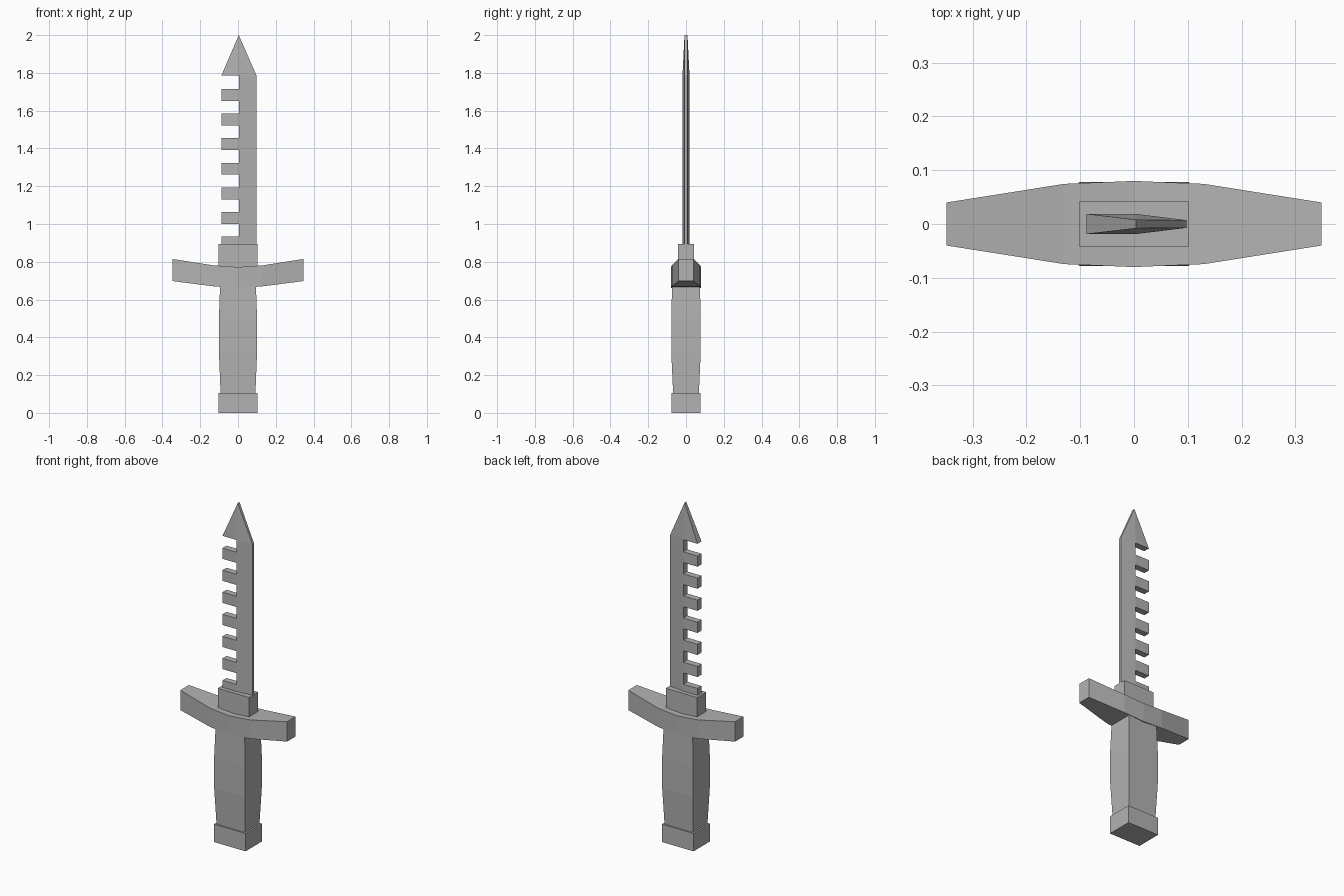
import bpy, bmesh

cube = bpy.data.objects.get("Cube")
if cube:
    bpy.data.objects.remove(cube, do_unlink=True)

grey = bpy.data.materials.new("plain_grey")
grey.use_nodes = True
colour = (0.45, 0.45, 0.45, 1)
grey.diffuse_color = colour
grey.node_tree.nodes["Principled BSDF"].inputs["Base Color"].default_value = colour


def finish(bm, name):
    bmesh.ops.recalc_face_normals(bm, faces=bm.faces)
    mesh = bpy.data.meshes.new(name)
    bm.to_mesh(mesh)
    bm.free()
    mesh.materials.append(grey)
    obj = bpy.data.objects.new(name, mesh)
    bpy.context.scene.collection.objects.link(obj)
    return obj


def loft(name, rings):
    """Join four-cornered rings in order and cap both ends."""
    bm = bmesh.new()
    loops = [[bm.verts.new(p) for p in ring] for ring in rings]
    for a, b in zip(loops, loops[1:]):
        for i in range(4):
            j = (i + 1) % 4
            bm.faces.new((a[i], a[j], b[j], b[i]))
    bm.faces.new(loops[0])
    bm.faces.new(loops[-1])
    return finish(bm, name)


def block(name, sections):
    """Upright block from (z, half width, half depth) sections."""
    return loft(name, [[(-w, -d, z), (w, -d, z), (w, d, z), (-w, d, z)]
                       for z, w, d in sections])


# Handle: pommel, slightly swollen grip and collar under the blade
block("pommel", [(0, 0.103, 0.077), (0.105, 0.103, 0.077)])
block("grip", [(0.1, 0.092, 0.068), (0.32, 0.101, 0.078),
               (0.5, 0.101, 0.078), (0.7, 0.094, 0.073)])
block("collar", [(0.7, 0.102, 0.042), (0.893, 0.102, 0.042)])

# Guard: tapered bar with upswept ends
half = [(0.348, 0.04, 0.698, 0.815), (0.13, 0.0745, 0.670, 0.781)]
stations = ([(-x, d, lo, hi) for x, d, lo, hi in half]
            + [(0, 0.08, 0.66, 0.772)] + half[::-1])
loft("guard", [[(x, -d, lo), (x, d, lo), (x, d, hi), (x, -d, hi)]
               for x, d, lo, hi in stations])

# Blade: front sheet of cells with gaps on the saw side
columns = [(-0.088, 0.0187), (0.004, 0.0187), (0.098, 0.007)]
shoulder, pitch, tooth = 1.786, 0.13, 0.063
levels = [0.885]
for i in range(7):
    top = 0.934 + i * pitch
    if i:
        levels.append(top - tooth)
    levels.append(top)
levels.append(shoulder)

bm = bmesh.new()
grid = [[bm.verts.new((x, -d, z)) for x, d in columns] for z in levels]
for row, (a, b) in enumerate(zip(grid, grid[1:])):
    bm.faces.new((a[1], a[2], b[2], b[1]))
    if row % 2 == 0:
        bm.faces.new((a[0], a[1], b[1], b[0]))

# Pointed tip
tip = bm.verts.new((0.004, -0.008, 2))
for a, b in zip(grid[-1], grid[-1][1:]):
    bm.faces.new((a, b, tip))

# Mirror the sheet to the back and close the rim
rim = [e for e in bm.edges if e.is_boundary]
back = {v: bm.verts.new((v.co.x, -v.co.y, v.co.z)) for v in list(bm.verts)}
for face in list(bm.faces):
    bm.faces.new([back[v] for v in reversed(face.verts)])
for edge in rim:
    a, b = edge.verts
    bm.faces.new((a, b, back[b], back[a]))
finish(bm, "saw_blade")
